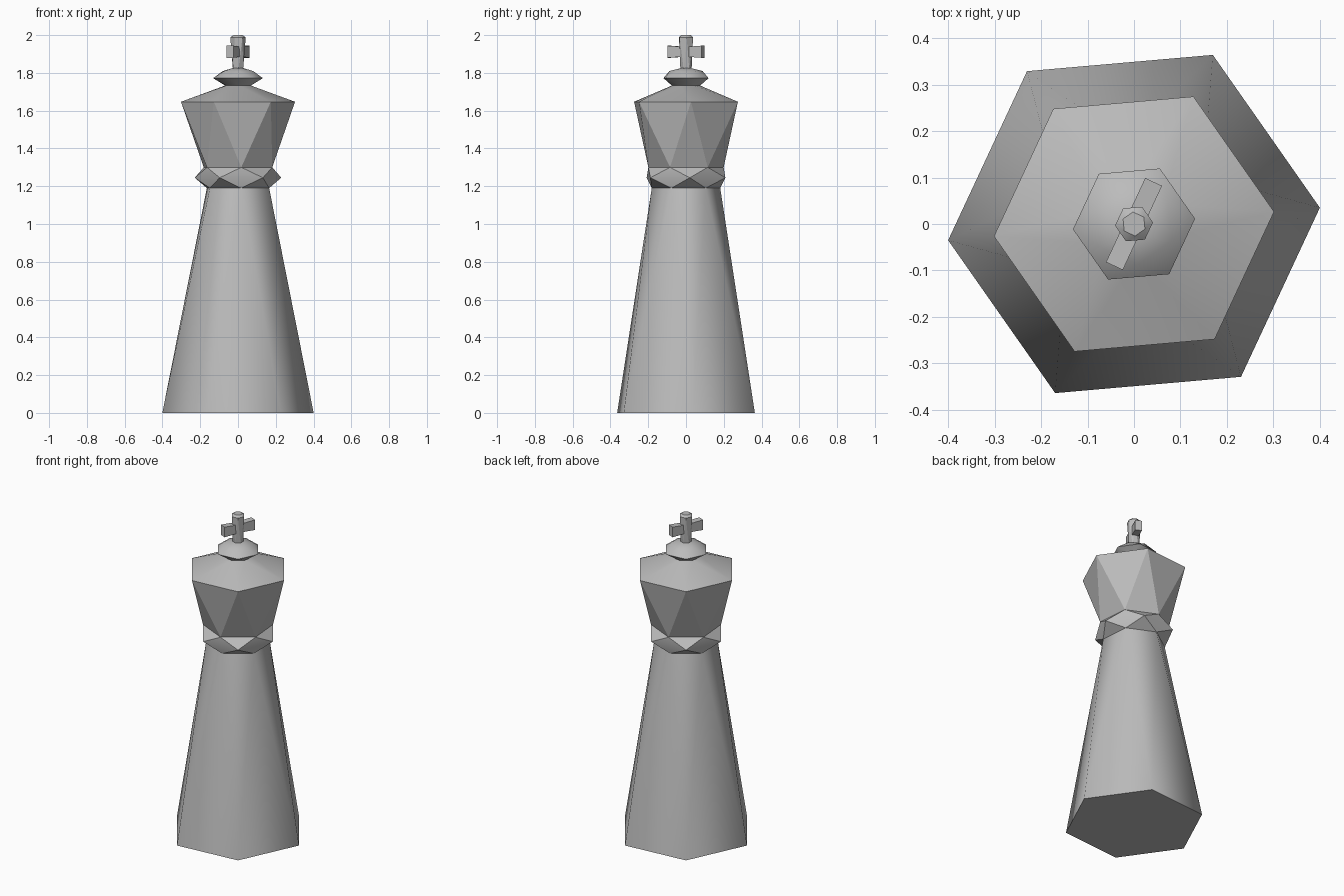
import bpy, bmesh, math
from mathutils import Matrix

cube = bpy.data.objects.get("Cube")
if cube:
    bpy.data.objects.remove(cube, do_unlink=True)

# One plain material for the whole piece
grey = bpy.data.materials.new("stone grey")
grey.use_nodes = True
colour = (0.5, 0.5, 0.5, 1)
grey.diffuse_color = colour
grey.node_tree.nodes["Principled BSDF"].inputs["Base Color"].default_value = colour

SIDES = 6
TURN = 5  # the piece stands slightly turned about z


def finish(bm, name, angle=30):
    mesh = bpy.data.meshes.new(name)
    bm.to_mesh(mesh)
    bm.free()
    mesh.materials.append(grey)
    obj = bpy.data.objects.new(name, mesh)
    bpy.context.collection.objects.link(obj)
    bpy.ops.object.select_all(action='DESELECT')
    obj.select_set(True)
    bpy.context.view_layer.objects.active = obj
    bpy.ops.object.shade_smooth_by_angle(angle=math.radians(angle))
    return obj


def twisted_loft(name, profile, start=0, bottom=False, top=False):
    """Hexagon rings (radius, height), each turned half a side past the last."""
    bm = bmesh.new()
    rings = []
    for k, (r, z) in enumerate(profile):
        ring = []
        for j in range(SIDES):
            a = math.radians(TURN + start + 30 * k + 60 * j)
            ring.append(bm.verts.new((r * math.cos(a), r * math.sin(a), z)))
        rings.append(ring)
    for low, high in zip(rings, rings[1:]):
        for j in range(SIDES):
            n = (j + 1) % SIDES
            bm.faces.new((low[j], low[n], high[j]))
            bm.faces.new((low[n], high[n], high[j]))
    if bottom:
        bm.faces.new(rings[0][::-1])
    if top:
        bm.faces.new(rings[-1])
    return finish(bm, name)


# Tapering body, faceted collar and flared head with its sloping cap
twisted_loft("body", [(0.402, 0), (0.182, 1.19)], bottom=True)
twisted_loft("collar", [(0.182, 1.19), (0.23, 1.245), (0.2, 1.3)], start=30)
twisted_loft("head", [(0.2, 1.3), (0.303, 1.647), (0.075, 1.733)], start=30)

# Small finial under the cross
twisted_loft("finial", [(0.075, 1.733), (0.132, 1.772), (0.088, 1.81), (0.03, 1.825)],
             start=30, top=True)

# Upright of the cross, widening to the top
twisted_loft("cross_upright", [(0.03, 1.82), (0.041, 1.988), (0.026, 2)],
             start=30, top=True)

# Crossbar: flared towards both ends
bm = bmesh.new()
bmesh.ops.create_cube(bm, size=1, matrix=Matrix.Diagonal((0.2, 0.04, 0.064, 1)))
bmesh.ops.bisect_plane(bm, geom=bm.verts[:] + bm.edges[:] + bm.faces[:],
                       plane_co=(0, 0, 0), plane_no=(1, 0, 0))
for v in bm.verts:
    if abs(v.co.x) < 0.01:
        v.co.z *= 0.8
bm.transform(Matrix.Translation((0, 0, 1.912)) @ Matrix.Rotation(math.radians(60 + TURN), 4, 'Z'))
finish(bm, "crossbar", 5)
